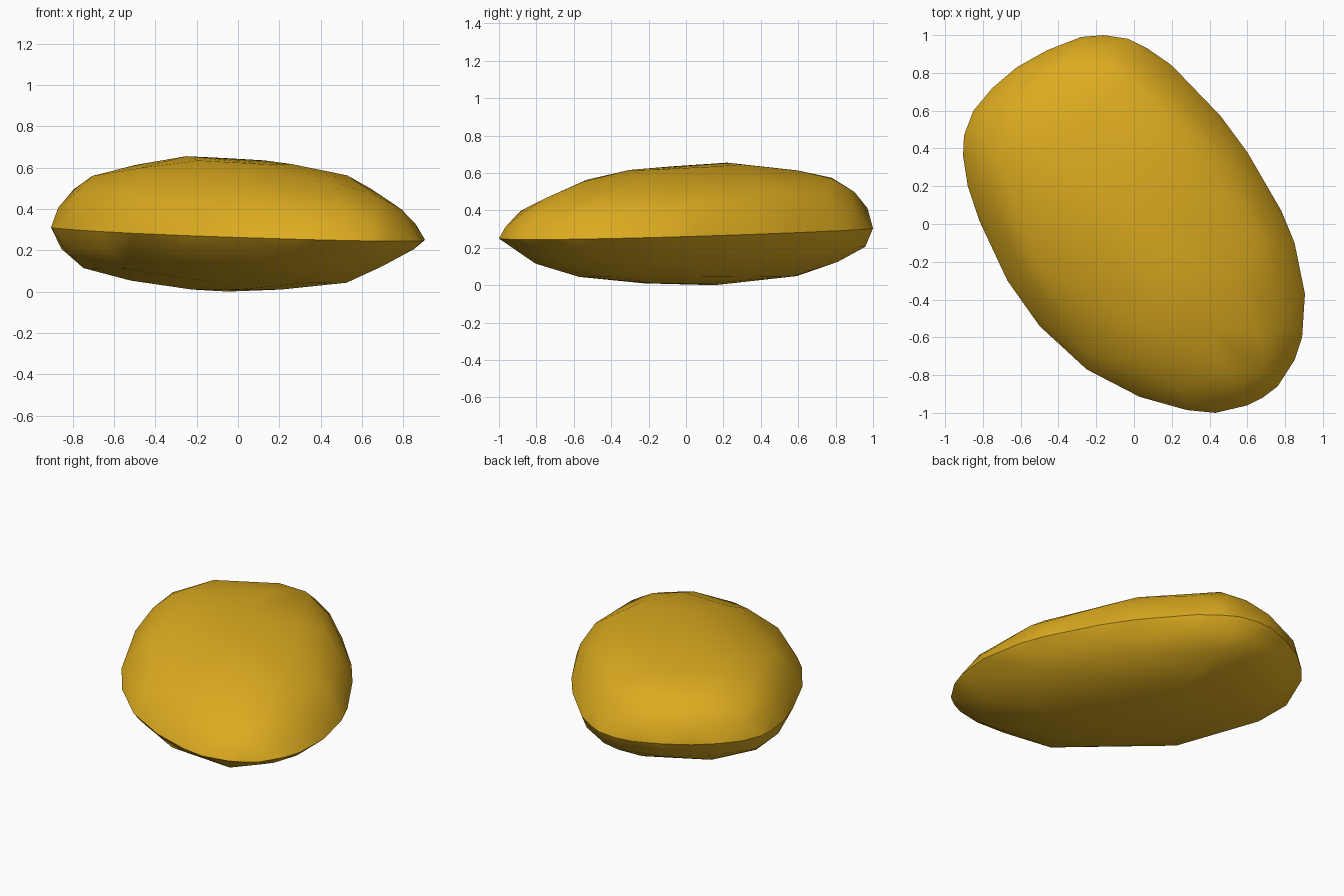
import bpy, bmesh, random

random.seed(4)

# Widest outline of the pebble, seen from above
outline = [(-0.16, 1.0), (-0.28, 0.99), (-0.46, 0.92), (-0.62, 0.83), (-0.75, 0.72),
           (-0.85, 0.60), (-0.90, 0.47), (-0.905, 0.36), (-0.88, 0.20), (-0.82, 0.02),
           (-0.67, -0.30), (-0.50, -0.54), (-0.25, -0.77), (0.03, -0.915), (0.28, -0.985),
           (0.43, -1.0), (0.60, -0.96), (0.68, -0.92), (0.76, -0.86), (0.85, -0.72),
           (0.89, -0.60), (0.905, -0.37), (0.85, -0.10), (0.78, 0.07), (0.60, 0.38),
           (0.46, 0.57), (0.20, 0.84), (0.07, 0.93), (-0.03, 0.98)]

# Rings: scale, narrowing across the short axis, height, tilt along x, tilt along y,
# vertex step, first vertex
rings = [(0.25, 1.00, 0.010, 0.00, 0.00, 6, 1),
         (0.60, 0.96, 0.048, -0.01, 0.00, 4, 0),
         (0.83, 0.97, 0.118, 0.01, 0.01, 3, 1),
         (0.95, 0.99, 0.205, 0.00, 0.00, 2, 0),
         (1.00, 1.00, 0.280, -0.025, 0.02, 1, 0),
         (0.97, 0.99, 0.365, -0.03, 0.04, 2, 1),
         (0.905, 0.97, 0.45, -0.03, 0.05, 2, 0),
         (0.80, 0.95, 0.52, -0.03, 0.06, 3, 1),
         (0.60, 0.93, 0.585, -0.025, 0.04, 4, 1),
         (0.30, 0.95, 0.632, -0.03, 0.04, 5, 0)]

gold = bpy.data.materials.new("golden yellow")
gold.diffuse_color = (0.72, 0.41, 0.014, 1)

# Faceted pebble skin stretched over the slightly uneven rings
bm = bmesh.new()
for scale, narrow, z, tx, ty, step, first in rings:
    for x, y in outline[first::step]:
        k = scale if scale == 1 else scale * random.uniform(0.985, 1.015)
        across = (0.87 * x + 0.5 * y) * (narrow - 1)
        x, y = (x + 0.87 * across) * k, (y + 0.5 * across) * k
        bm.verts.new((x, y, z + tx * x + ty * y))
bm.verts.new((-0.05, 0.15, 0.0))
bm.verts.new((-0.25, 0.22, 0.655))
bmesh.ops.convex_hull(bm, input=bm.verts[:])
loose = [v for v in bm.verts if not v.link_faces]
bmesh.ops.delete(bm, geom=loose, context='VERTS')
bmesh.ops.recalc_face_normals(bm, faces=bm.faces[:])

mesh = bpy.data.meshes.new("pebble")
bm.to_mesh(mesh)
bm.free()
mesh.materials.append(gold)
pebble = bpy.data.objects.new("pebble", mesh)
bpy.context.collection.objects.link(pebble)

# Soft shading with the sharper ridges kept
bpy.context.view_layer.objects.active = pebble
pebble.select_set(True)
bpy.ops.object.shade_smooth_by_angle(angle=0.5)
